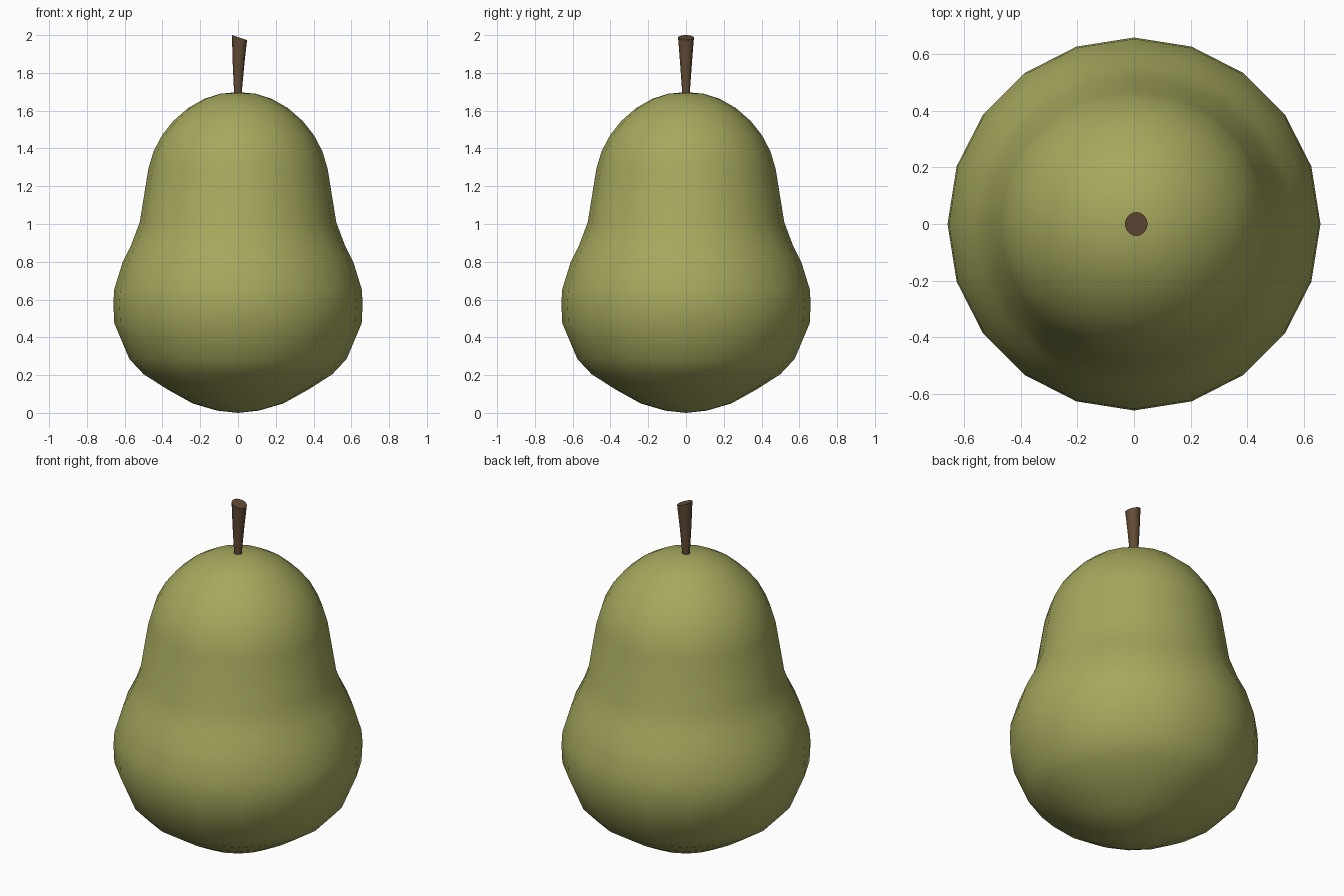
import bpy, bmesh, math
from mathutils import Vector

if "Cube" in bpy.data.objects:
    bpy.data.objects.remove(bpy.data.objects["Cube"])


def material(name, color):
    m = bpy.data.materials.new(name)
    m.diffuse_color = color
    m.use_nodes = True
    m.node_tree.nodes["Principled BSDF"].inputs["Base Color"].default_value = m.diffuse_color
    return m


def loft(name, rings, mat, angle, bottom=None, top=None):
    """Skin a list of point rings; ends close to a point or a flat cap."""
    bm = bmesh.new()
    loops = [[bm.verts.new(p) for p in ring] for ring in rings]
    n = len(loops[0])
    for a, b in zip(loops, loops[1:]):
        for i in range(n):
            j = (i + 1) % n
            bm.faces.new((a[i], a[j], b[j], b[i]))
    for loop, tip in ((loops[0][::-1], bottom), (loops[-1], top)):
        if tip is None:
            bm.faces.new(loop)
        else:
            v = bm.verts.new(tip)
            for i in range(n):
                bm.faces.new((loop[i], loop[(i + 1) % n], v))
    bmesh.ops.recalc_face_normals(bm, faces=bm.faces)
    mesh = bpy.data.meshes.new(name)
    bm.to_mesh(mesh)
    bm.free()
    mesh.materials.append(mat)
    obj = bpy.data.objects.new(name, mesh)
    bpy.context.collection.objects.link(obj)
    bpy.ops.object.select_all(action='DESELECT')
    obj.select_set(True)
    bpy.context.view_layer.objects.active = obj
    bpy.ops.object.shade_smooth_by_angle(angle=math.radians(angle))
    return obj


def ring(r, center, tilt=0.0, n=20):
    """Circle of points, tilted down towards +x."""
    pts = []
    for i in range(n):
        t = 2 * math.pi * i / n
        x, y = r * math.cos(t), r * math.sin(t)
        pts.append(Vector(center) + Vector((x * math.cos(tilt), y, -x * math.sin(tilt))))
    return pts


# Pear body: 20-sided revolved profile (radius, height)
profile = [(0.11, 0.012), (0.24, 0.05), (0.375, 0.125), (0.50, 0.205),
           (0.575, 0.285), (0.655, 0.475), (0.66, 0.58), (0.655, 0.655),
           (0.61, 0.80), (0.565, 0.89), (0.52, 1.01), (0.475, 1.29),
           (0.447, 1.385), (0.402, 1.47), (0.343, 1.545), (0.265, 1.613),
           (0.18, 1.662), (0.093, 1.69)]
loft("pear_body", [ring(r, (0, 0, z)) for r, z in profile],
     material("pear_green", (0.38, 0.39, 0.11, 1)), 60,
     bottom=(0, 0, 0), top=(0, 0, 1.698))

# Stem: flared, with a slanted cut end
stem = [(0.02, 0.0, 1.66, 0), (0.022, 0.0, 1.72, 0),
        (0.032, 0.003, 1.86, 8), (0.042, 0.008, 1.987, 18)]
loft("stem", [ring(r, (x, 0, z), math.radians(a)) for r, x, z, a in stem],
     material("stem_brown", (0.12, 0.07, 0.035, 1)), 40)
